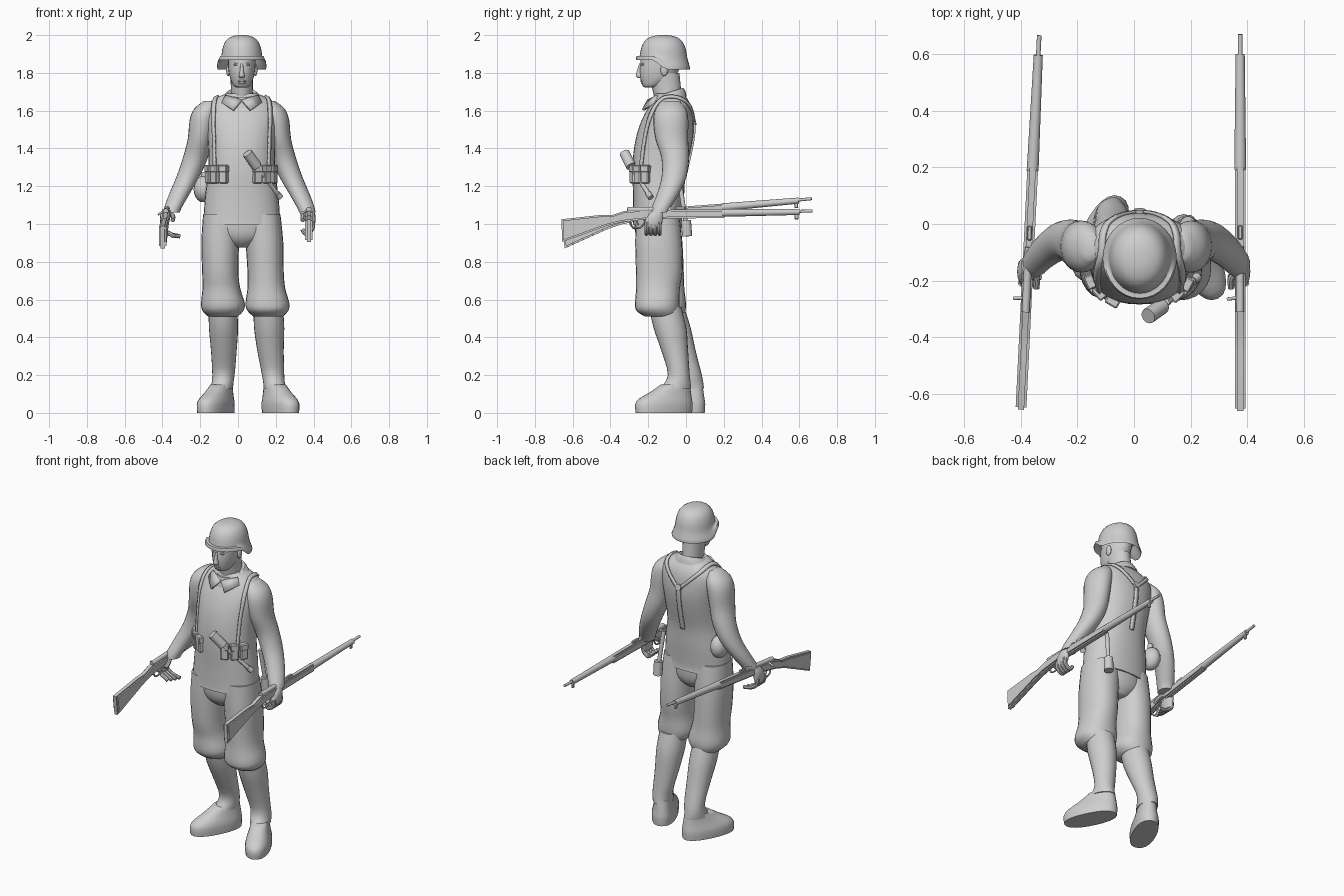
import bpy, bmesh, math
from mathutils import Vector, Matrix

if "Cube" in bpy.data.objects:
    bpy.data.objects.remove(bpy.data.objects["Cube"])

grey = bpy.data.materials.new("plain_grey")
grey.diffuse_color = (0.62, 0.62, 0.62, 1)
grey.use_nodes = True
grey.node_tree.nodes["Principled BSDF"].inputs["Base Color"].default_value = grey.diffuse_color


def add(name, mesh, angle=40):
    """Link a mesh as a named, smooth-by-angle object."""
    ob = bpy.data.objects.new(name, mesh)
    bpy.context.collection.objects.link(ob)
    mesh.materials.clear()
    mesh.materials.append(grey)
    bpy.ops.object.select_all(action='DESELECT')
    ob.select_set(True)
    bpy.context.view_layer.objects.active = ob
    bpy.ops.object.shade_smooth_by_angle(angle=math.radians(angle))
    return ob


def from_bm(name, bm, angle=40, matrix=None):
    bmesh.ops.recalc_face_normals(bm, faces=bm.faces[:])
    mesh = bpy.data.meshes.new(name)
    bm.to_mesh(mesh)
    bm.free()
    if matrix:
        mesh.transform(matrix)
    return add(name, mesh, angle)


def spline(pts, steps):
    """Catmull-Rom samples through tuples of any length."""
    out = []
    for i in range(len(pts) - 1):
        a, b, c, d = (pts[min(max(i + k, 0), len(pts) - 1)] for k in (-1, 0, 1, 2))
        for s in range(steps):
            t = s / steps
            out.append([0.5 * (2 * q + (r - p) * t + (2 * p - 5 * q + 4 * r - u) * t * t
                        + (3 * q - p - 3 * r + u) * t ** 3) for p, q, r, u in zip(a, b, c, d)])
    return out + [list(pts[-1])]


def loft(name, rings, n=24, e=2.0, steps=3, warp=None, angle=50):
    """Skin level rings (x, y, z, rx, ry, yaw) into a closed body."""
    rings = spline([tuple(r) + (0,) * (6 - len(r)) for r in rings], steps)
    bm = bmesh.new()
    loops = []
    for x, y, z, rx, ry, yaw in rings:
        loop = []
        for i in range(n):
            t = 2 * math.pi * i / n
            c, s = math.cos(t), math.sin(t)
            u = rx * math.copysign(abs(c) ** (2 / e), c)
            v = ry * math.copysign(abs(s) ** (2 / e), s)
            p = Vector((x + u * math.cos(yaw) - v * math.sin(yaw),
                        y + u * math.sin(yaw) + v * math.cos(yaw), z))
            loop.append(bm.verts.new(warp(p) if warp else p))
        loops.append(loop)
    for a, b in zip(loops, loops[1:]):
        for i in range(n):
            bm.faces.new((a[i], a[(i + 1) % n], b[(i + 1) % n], b[i]))
    bm.faces.new(loops[0])
    bm.faces.new(loops[-1])
    return from_bm(name, bm, angle)


def rod(name, a, b, r1, r2=None, n=12, matrix=None):
    a, b = Vector(a), Vector(b)
    bm = bmesh.new()
    m = Matrix.Translation((a + b) / 2) @ (b - a).to_track_quat('Z', 'Y').to_matrix().to_4x4()
    bmesh.ops.create_cone(bm, cap_ends=True, segments=n, radius1=r1,
                          radius2=r1 if r2 is None else r2, depth=(b - a).length, matrix=m)
    return from_bm(name, bm, 40, matrix)


def wire(name, pts, r, matrix=None):
    """Round bent tube through points."""
    cu = bpy.data.curves.new(name, 'CURVE')
    cu.dimensions, cu.bevel_depth, cu.bevel_resolution, cu.use_fill_caps = '3D', r, 2, True
    pts = spline(pts, 4)
    sp = cu.splines.new('POLY')
    sp.points.add(len(pts) - 1)
    for q, p in zip(sp.points, pts):
        q.co = (*p, 1)
    tmp = bpy.data.objects.new(name + "_path", cu)
    mesh = bpy.data.meshes.new_from_object(tmp)
    bpy.data.objects.remove(tmp)
    if matrix:
        mesh.transform(matrix)
    return add(name, mesh)


def box(name, size, matrix, bevel=0.006):
    bm = bmesh.new()
    bmesh.ops.create_cube(bm, size=1, matrix=Matrix.Diagonal((*size, 1)))
    bmesh.ops.bevel(bm, geom=bm.edges[:], offset=bevel, segments=1, affect='EDGES')
    return from_bm(name, bm, 30, matrix)


def ball(name, loc, size):
    bm = bmesh.new()
    bmesh.ops.create_uvsphere(bm, u_segments=16, v_segments=10, radius=1)
    return from_bm(name, bm, 60, Matrix.Translation(loc) @ Matrix.Diagonal((*size, 1)))


# --- tunic body, seat of the trousers
C = 0.02
torso = loft("tunic", [(C, -.15, .995, .207, .132), (C, -.15, 1.03, .203, .13), (C, -.145, 1.15, .194, .135),
                       (C, -.143, 1.27, .178, .141), (C, -.128, 1.38, .176, .150), (C, -.11, 1.48, .183, .149),
                       (C, -.096, 1.56, .192, .134), (C, -.085, 1.62, .185, .113), (C, -.083, 1.66, .15, .092),
                       (C, -.09, 1.69, .085, .075)], n=32, e=2.25)
loft("trouser_seat", [(C, -.15, 1.05, .19, .125), (C, -.148, .96, .185, .122),
                      (C, -.145, .91, .13, .105), (C, -.14, .875, .05, .07)])

# --- trouser legs, boots with turned-out feet
loft("left_trouser", [(.125, -.15, 1.05, .1, .115), (.14, -.145, .9, .1, .124), (.146, -.142, .75, .096, .123),
                      (.15, -.148, .66, .1, .116), (.156, -.152, .58, .116, .118),
                      (.158, -.15, .54, .108, .112), (.16, -.13, .51, .078, .088)], e=2.2)
loft("right_trouser", [(-.085, -.15, 1.05, .1, .115), (-.094, -.143, .9, .1, .124), (-.094, -.135, .75, .096, .123),
                       (-.088, -.125, .66, .1, .116), (-.08, -.12, .58, .116, .12),
                       (-.08, -.115, .54, .108, .112), (-.08, -.1, .51, .078, .088)], e=2.2)
loft("left_boot", [(.16, -.11, .56, .078, .085), (.165, -.085, .45, .08, .087), (.172, -.06, .33, .07, .071),
                   (.186, -.038, .2, .059, .058), (.195, -.055, .13, .057, .085, .3)])
loft("right_boot", [(-.08, -.095, .56, .075, .085), (-.077, -.062, .45, .077, .087), (-.075, -.02, .33, .068, .071),
                    (-.077, .026, .2, .059, .058), (-.086, .012, .13, .057, .085, -.3)])
for side, s, fx, fy in (("left", 1, .225, -.117), ("right", -1, -.118, -.05)):
    a = .45 * s
    loft(side + "_foot", [(fx - .03 * s, fy + .06, .15, .05, .08, a), (fx - .018 * s, fy + .035, .11, .056, .115, a),
                          (fx - .005 * s, fy + .008, .075, .066, .15, a), (fx, fy, .045, .072, .163, a),
                          (fx, fy, 0, .07, .16, a)], e=2.3, steps=2)

# --- sleeves, hands, rifles
SLEEVE = [(-.15, -.08, 1.652, .03, .045), (-.168, -.08, 1.61, .064, .08), (-.185, -.08, 1.55, .071, .092),
          (-.20, -.075, 1.45, .066, .086), (-.226, -.057, 1.35, .066, .073), (-.265, -.063, 1.25, .061, .066),
          (-.31, -.095, 1.16, .054, .058), (-.343, -.13, 1.09, .047, .051), (-.352, -.14, 1.06, .043, .049)]
for side, s in (("left", 1), ("right", -1)):
    sleeve = SLEEVE if s < 0 else [(.015 - r[0], *r[1:]) for r in SLEEVE]
    loft(side + "_sleeve", sleeve)
    hx = .388 if s > 0 else -.39
    loft(side + "_hand", [(hx - .02 * s, -.145, 1.08, .028, .034), (hx - .005 * s, -.16, 1.05, .026, .042),
                          (hx, -.172, 1.01, .022, .048), (hx, -.175, .975, .014, .042)], n=14)
    for i in range(4):
        y = -.14 - .023 * i
        tip = [(hx - .028, y, .948), (hx - .048, y, .972)] if s > 0 else \
              [(hx + .035, y, .945), (hx + .085 - .012 * i, y, .935)]
        wire(f"{side}_finger_{i + 1}", [(hx + .008 * s, y, 1.01), (hx + .004 * s, y, .972)] + tip, .0115)
    wire(side + "_thumb", [(hx - .02 * s, -.16, 1.06), (hx - .045 * s, -.19, 1.045),
                           (hx - .045 * s, -.225, 1.02)], .012)

    # rifle, local origin at the grip, muzzle toward +y
    m = Matrix.Translation((.375 if s > 0 else -.377, -.2, 1.06))
    if s < 0:
        m = m @ Matrix.Rotation(math.radians(-2.8), 4, 'Z') @ Matrix.Rotation(math.radians(4.3), 4, 'X')
    outline = [(-.46, -.035), (-.25, -.012), (-.19, -.012), (-.13, .008), (-.02, .018), (.4, .018),
               (.4, -.027), (0, -.034), (-.14, -.05), (-.22, -.07), (-.455, -.155)]
    bm = bmesh.new()
    face = bm.faces.new([bm.verts.new((-.019, y, z)) for y, z in outline])
    ext = bmesh.ops.extrude_face_region(bm, geom=[face])["geom"]
    bmesh.ops.translate(bm, vec=(.038, 0, 0), verts=[v for v in ext if isinstance(v, bmesh.types.BMVert)])
    bmesh.ops.bevel(bm, geom=[e for e in bm.edges if len({round(v.co.x, 3) for v in e.verts}) == 1],
                    offset=.008, segments=2, affect='EDGES')
    from_bm(side + "_rifle_stock", bm, 40, m)
    rod(side + "_rifle_fore_end", (0, .39, -.001), (0, .8, .004), .021, .016, matrix=m)
    rod(side + "_rifle_muzzle", (0, .79, .007), (0, .87, .009), .008, matrix=m)
    rod(side + "_rifle_receiver", (0, -.11, .016), (0, .12, .018), .014, matrix=m)
    rod(side + "_rifle_bolt", (0, -.06, .016), (-.045, -.065, -.005), .006, matrix=m)
    box(side + "_rifle_rear_sight", (.016, .05, .016), m @ Matrix.Translation((0, .17, .024)), .003)
    box(side + "_rifle_lug", (.012, .02, .03), m @ Matrix.Translation((0, .785, -.02)), .003)
    wire(side + "_trigger_guard", [(0, -.1, -.038), (0, -.085, -.075), (0, -.04, -.078), (0, -.01, -.035)], .005, m)
    wire(side + "_trigger", [(0, -.055, -.035), (0, -.06, -.05), (0, -.05, -.065)], .004, m)

# --- neck, head, face
loft("neck", [(C, -.09, 1.63, .062, .07), (C, -.1, 1.7, .058, .075), (C, -.115, 1.8, .06, .08)])
loft("head", [(C, -.192, 1.722, .022, .022), (C, -.18, 1.732, .042, .05), (C, -.155, 1.765, .059, .085),
              (C, -.145, 1.80, .068, .1), (C, -.135, 1.85, .073, .107), (C, -.13, 1.93, .07, .1)])
loft("nose", [(C, -.24, 1.85, .007, .008), (C, -.247, 1.81, .01, .013), (C, -.247, 1.785, .016, .019),
              (C, -.242, 1.773, .012, .012)], n=12)
box("brow", (.085, .02, .014), Matrix.Translation((C, -.228, 1.845)), .005)
for k, z in enumerate((1.757, 1.747)):
    ball(("upper", "lower")[k] + "_lip", (C, -.234 + .004 * k, z), (.022, .008, .006))
for s in (-1, 1):
    ball("ear", (C + .072 * s, -.115, 1.815), (.011, .02, .032))


# --- helmet with a rim that rises over the face
def raise_front(p):
    if p.z < 1.885:
        t = min(max((-.10 - p.y) / .08, 0), 1)
        p.z += min(.05, 1.889 - p.z) * t * t * (3 - 2 * t)
    return p


loft("helmet", [(C, -.12, 2.0, .02, .025), (C, -.12, 1.99, .06, .07), (C, -.12, 1.965, .088, .102),
                (C, -.12, 1.925, .103, .119), (C, -.12, 1.89, .108, .125), (C, -.122, 1.86, .116, .134),
                (C, -.122, 1.824, .131, .144), (C, -.122, 1.826, .124, .137), (C, -.12, 1.895, .095, .112)],
     n=32, steps=2, warp=raise_front, angle=45)


# --- collar: tilted band and two pointed wings
def tilt(p):
    p.z += .3 * (p.y + .1)
    return p


loft("collar", [(C, -.1, 1.645, .118, .104), (C, -.1, 1.672, .1, .097), (C, -.1, 1.695, .078, .086),
                (C, -.1, 1.69, .068, .078)], steps=2, warp=tilt)
for s in (-1, 1):
    bm = bmesh.new()
    bm.faces.new([bm.verts.new((C + s * x, y, z)) for x, y, z in
                  ((0, -.2, 1.655), (.085, -.15, 1.68), (.105, -.165, 1.64), (.045, -.228, 1.603))])
    wing = from_bm("collar_wing", bm)
    wing.modifiers.new("thick", 'SOLIDIFY').thickness = .014
    wing.modifiers["thick"].offset = 0


# --- straps hugging the tunic
def strap(name, pts, w=.013):
    bm = bmesh.new()
    rows = [[bm.verts.new((x + d * w, y, z)) for d in (-1, 1)] for x, y, z in spline(pts, 8)]
    for a, b in zip(rows, rows[1:]):
        bm.faces.new((a[0], a[1], b[1], b[0]))
    ob = from_bm(name, bm)
    sw = ob.modifiers.new("hug", 'SHRINKWRAP')
    sw.target, sw.offset, sw.wrap_mode = torso, .006, 'ABOVE_SURFACE'
    so = ob.modifiers.new("thick", 'SOLIDIFY')
    so.thickness, so.offset = .01, 0


for s in (-1, 1):
    strap("shoulder_strap", [(C + s * .155, -.25, 1.3), (C + s * .15, -.21, 1.5), (C + s * .138, -.12, 1.665),
                             (C + s * .11, -.01, 1.64), (C + s * .008, .045, 1.54)])
strap("back_strap", [(C, .045, 1.55), (C, .035, 1.42), (C, 0, 1.27)])
rod("strap_ring", (C, .03, 1.54), (C, .052, 1.545), .02)

# --- ammunition pouches around the waist
for s, angles in ((-1, (30, 48, 66)), (1, (26, 44, 62))):
    for deg in angles:
        a = math.radians(deg) * s
        m = Matrix.Translation((C + .18 * math.sin(a), -.145 - .137 * math.cos(a), 1.262)) @ Matrix.Rotation(a, 4, 'Z')
        box("pouch", (.046, .05, .094), m, .005)
        box("pouch_flap", (.05, .056, .04), m @ Matrix.Translation((0, 0, .03)), .005)

# --- stick grenade at the front, tool at the back, canteen on the hip
rod("grenade_head", (.05, -.325, 1.375), (.1, -.29, 1.305), .028)
rod("grenade_stick", (.1, -.29, 1.305), (.22, -.19, 1.145), .012)
rod("grenade_cap", (.208, -.2, 1.161), (.225, -.186, 1.14), .016)
rod("hanging_stick", (.175, -.03, 1.2), (.19, .0, 1.0), .012)
rod("hanging_head", (.19, .0, 1.02), (.192, .006, .935), .027)
ball("canteen", (-.185, -.07, 1.185), (.05, .062, .07))
rod("canteen_cap", (-.18, -.07, 1.24), (-.18, -.07, 1.275), .016)
